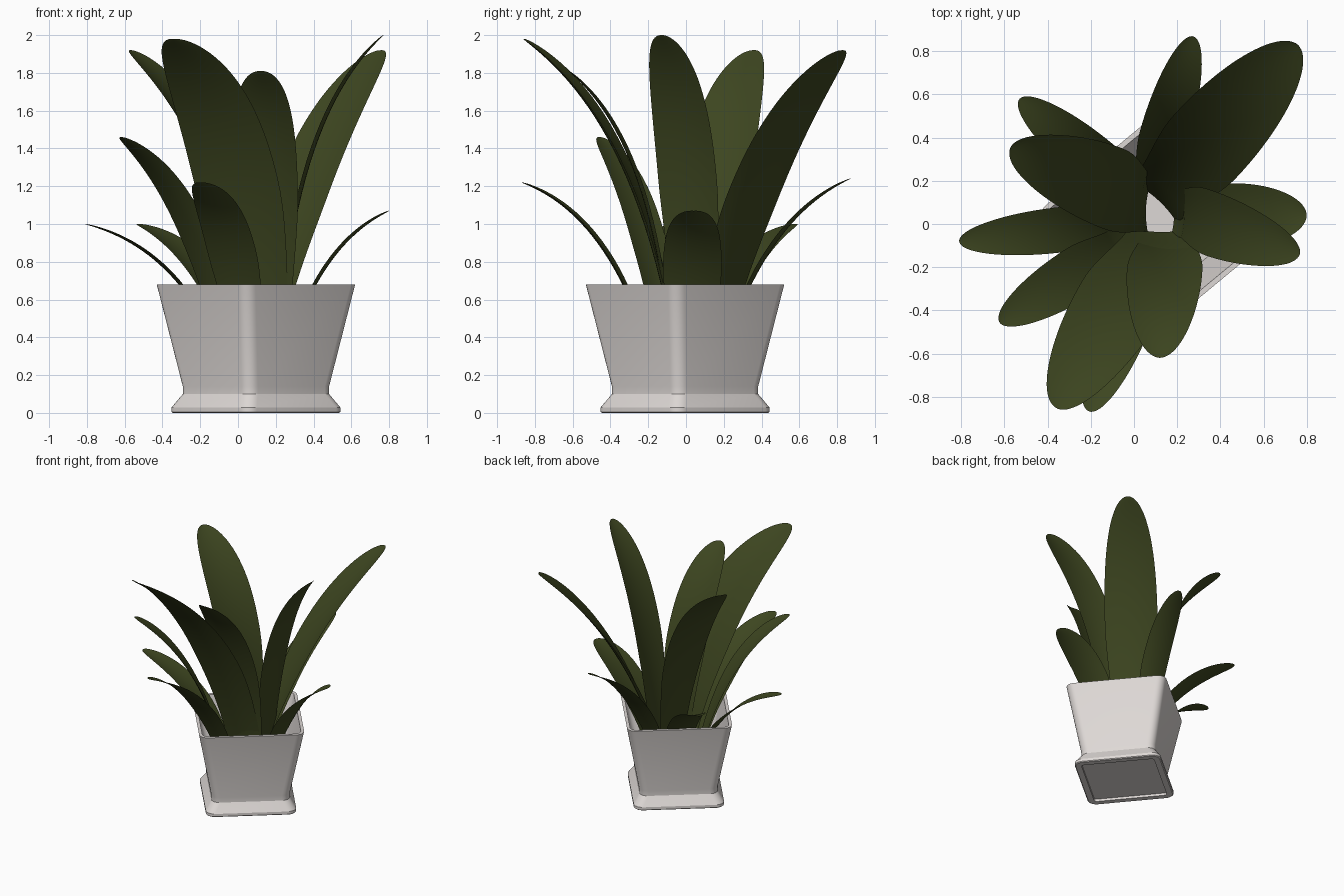
import bpy, bmesh, math
from mathutils import Vector

if "Cube" in bpy.data.objects:
    bpy.data.objects.remove(bpy.data.objects["Cube"])


def material(name, rgb):
    m = bpy.data.materials.new(name)
    m.diffuse_color = (*rgb, 1)
    m.use_nodes = True
    m.node_tree.nodes["Principled BSDF"].inputs["Base Color"].default_value = m.diffuse_color
    return m


GREEN = material("leaf_green", (0.047, 0.061, 0.0145))
STONE = material("pot_grey", (0.73, 0.69, 0.67))


def finish(bm, name, mat, angle):
    me = bpy.data.meshes.new(name)
    bm.to_mesh(me)
    bm.free()
    me.materials.append(mat)
    ob = bpy.data.objects.new(name, me)
    bpy.context.collection.objects.link(ob)
    bpy.ops.object.select_all(action='DESELECT')
    ob.select_set(True)
    bpy.context.view_layer.objects.active = ob
    bpy.ops.object.shade_smooth_by_angle(angle=math.radians(angle))
    return ob


# Pot: rounded-square rings lofted from the underside, up the outside, down the inside
CX, CY, TURN = 0.095, -0.005, math.radians(39.6)


def ring(bm, half, r, z, steps=6):
    verts = []
    for c in range(4):
        mid = math.pi / 4 + c * math.pi / 2
        ox = (half - r) * (1 if math.cos(mid) > 0 else -1)
        oy = (half - r) * (1 if math.sin(mid) > 0 else -1)
        for k in range(steps + 1):
            a = c * math.pi / 2 + k / steps * math.pi / 2
            x, y = ox + r * math.cos(a), oy + r * math.sin(a)
            verts.append(bm.verts.new((
                CX + x * math.cos(TURN) - y * math.sin(TURN),
                CY + x * math.sin(TURN) + y * math.cos(TURN), z)))
    return verts


profile = [  # half side, corner radius, height
    (0.285, 0.02, 0.02), (0.285, 0.02, 0.0), (0.330, 0.06, 0.0),
    (0.337, 0.065, 0.006), (0.337, 0.065, 0.028), (0.294, 0.065, 0.10),
    (0.294, 0.065, 0.14), (0.392, 0.065, 0.68),
    (0.368, 0.045, 0.68), (0.275, 0.045, 0.16), (0.27, 0.04, 0.13)]
bm = bmesh.new()
rings = [ring(bm, *p) for p in profile]
for a, b in zip(rings, rings[1:]):
    n = len(a)
    for i in range(n):
        j = (i + 1) % n
        bm.faces.new((a[i], a[j], b[j], b[i]))
bm.faces.new(rings[0][::-1])
bm.faces.new(rings[-1])
bmesh.ops.recalc_face_normals(bm, faces=bm.faces)
finish(bm, "pot", STONE, 25)


# Leaves: a curved blade swept along a quadratic curve, with a straight root inside the pot
def blade_width(t):
    s = min(t / 0.42, 1)
    w = 0.72 + 0.28 * s * s * (3 - 2 * s)
    if t > 0.42:
        w *= math.sqrt(max(0, 1 - ((t - 0.42) / 0.58) ** 2.3))
    return w


def leaf(name, base, tip, out, up, facing, half, base_facing=None):
    p0, p2 = Vector((*base, 0.35)), Vector(tip)
    d = p2 - p0
    p1 = p0 + Vector((d.x * out, d.y * out, d.z * up))
    root = p0.lerp(Vector((0.09, 0.04, 0.35)), 0.3)
    root.z = 0.2
    f0 = facing if base_facing is None else base_facing
    bm = bmesh.new()
    rows, N, M = [], 32, 8
    for i in range(-1, N):
        t = math.sin(max(i, 0) / N * math.pi / 2)     # rows crowd toward the round tip
        c = p0 * (1 - t) ** 2 + p1 * 2 * t * (1 - t) + p2 * t * t
        w = half * blade_width(t)
        if i < 0:
            c, w = root, w * 0.85
        f = math.radians(f0 + (facing - f0) * t)
        side = Vector((-math.sin(f), math.cos(f), 0))
        tan = ((p1 - p0) * (1 - t) + (p2 - p1) * t).normalized()
        nrm = side.cross(tan).normalized()
        if nrm.z < 0:
            nrm = -nrm
        row = []
        for k in range(M + 1):
            u = k / M * 2 - 1
            row.append(bm.verts.new(c + side * (u * w) + nrm * (0.13 * w * (u * u - 0.4))))
        rows.append(row)
    for a, b in zip(rows, rows[1:]):
        for k in range(M):
            bm.faces.new((a[k], a[k + 1], b[k + 1], b[k]))
    end = bm.verts.new(p2)
    for k in range(M):
        bm.faces.new((rows[-1][k], rows[-1][k + 1], end))
    bmesh.ops.recalc_face_normals(bm, faces=bm.faces)
    finish(bm, name, GREEN, 60)


# Tall leaves
leaf("tall_leaf_back_right", (0.12, 0.13), (0.76, 0.83, 1.92), 0.35, 0.70, 47, 0.205)
leaf("tall_leaf_right", (0.22, 0.05), (0.77, -0.13, 2.00), 0.12, 0.74, -2, 0.155, 0)
leaf("tall_leaf_back_left", (0.05, 0.10), (-0.57, 0.36, 1.92), 0.15, 0.74, 148, 0.19, 176)
leaf("tall_leaf_front_left", (0.12, -0.06), (-0.34, -0.86, 1.98), 0.24, 0.75, -99, 0.225, -92)
leaf("tall_leaf_front", (0.15, -0.08), (0.12, -0.62, 1.81), 0.18, 0.76, -90, 0.175)
# Middle and low leaves
leaf("mid_leaf_left", (-0.06, -0.10), (-0.62, -0.46, 1.46), 0.30, 0.76, 222, 0.125)
leaf("low_leaf_front", (0.05, -0.20), (-0.20, -0.87, 1.22), 0.33, 0.82, -95, 0.13)
leaf("low_leaf_back", (0.08, 0.21), (0.27, 0.87, 1.24), 0.33, 0.78, 85, 0.115)
leaf("low_leaf_back_left", (0.0, 0.14), (-0.53, 0.58, 1.00), 0.33, 0.82, 137, 0.115)
leaf("low_leaf_left", (-0.11, 0.0), (-0.81, -0.08, 1.00), 0.33, 0.82, 184, 0.105)
leaf("low_leaf_right", (0.27, 0.03), (0.80, 0.04, 1.07), 0.33, 0.78, 0, 0.155)
